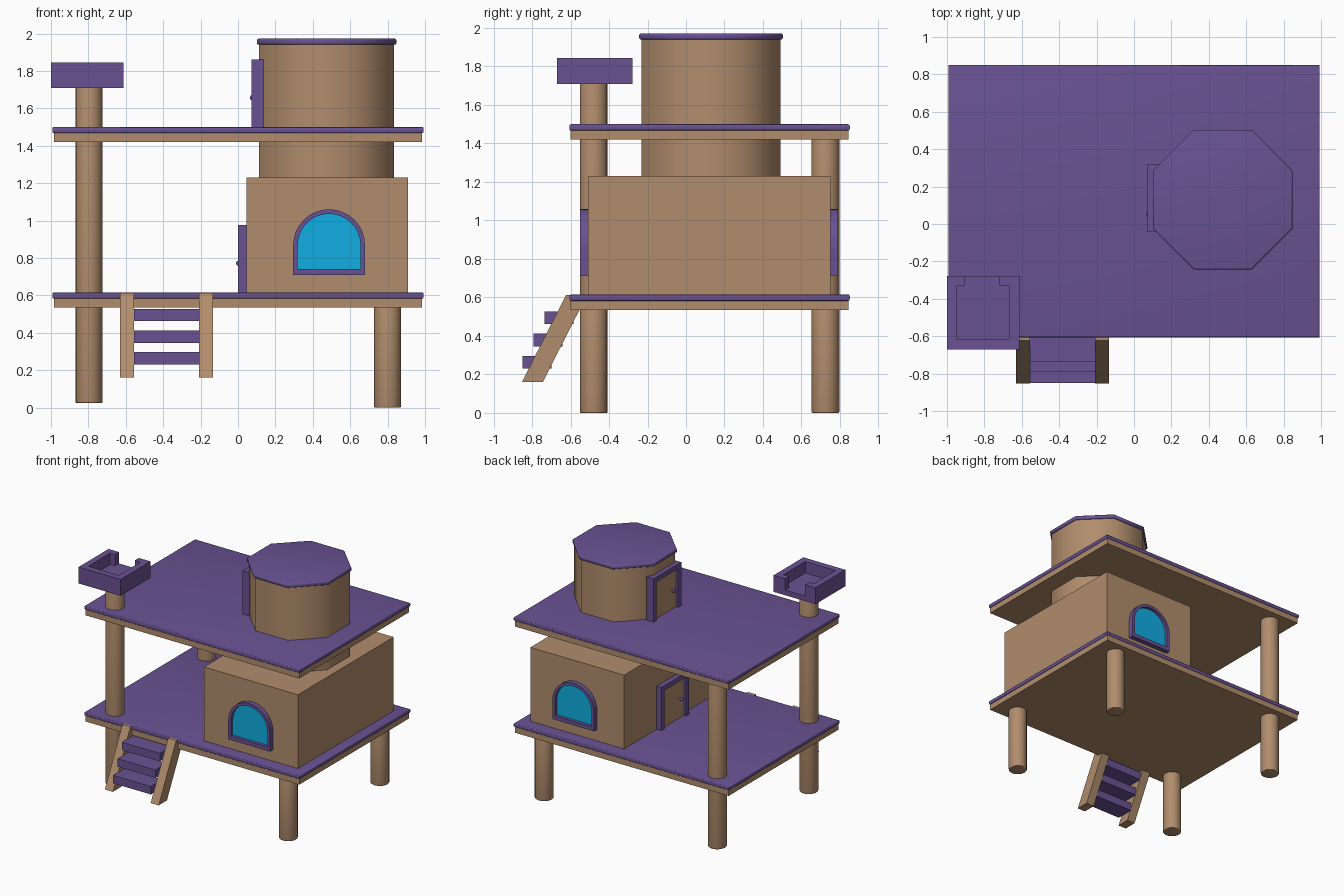
import bpy, bmesh, math
from mathutils import Vector

if "Cube" in bpy.data.objects:
    bpy.data.objects.remove(bpy.data.objects["Cube"])


def material(name, color):
    m = bpy.data.materials.new(name)
    m.diffuse_color = (*color, 1)
    m.use_nodes = True
    m.node_tree.nodes["Principled BSDF"].inputs["Base Color"].default_value = m.diffuse_color
    return m


WOOD = material("wood", (0.44, 0.265, 0.15))
PURPLE = material("purple", (0.14, 0.085, 0.29))
GLASS = material("glass", (0.005, 0.42, 0.75))


def finish(name, bm, mat, bevel=0, smooth=None):
    bmesh.ops.recalc_face_normals(bm, faces=bm.faces)
    if bevel:
        edges = [e for e in bm.edges
                 if abs(e.verts[0].co.z - e.verts[1].co.z) < 1e-5]
        bmesh.ops.bevel(bm, geom=edges, offset=bevel, segments=3,
                        profile=0.5, affect='EDGES')
    me = bpy.data.meshes.new(name)
    bm.to_mesh(me)
    bm.free()
    me.materials.append(mat)
    ob = bpy.data.objects.new(name, me)
    bpy.context.collection.objects.link(ob)
    if smooth:
        bpy.ops.object.select_all(action='DESELECT')
        ob.select_set(True)
        bpy.context.view_layer.objects.active = ob
        bpy.ops.object.shade_smooth_by_angle(angle=math.radians(smooth))
    return ob


def prism(name, pts, axis, a, b, mat, **kw):
    """Extrude a 2D outline along an axis; outline uses the other two axes in order."""
    bm = bmesh.new()
    i = 'xyz'.index(axis)
    vs = []
    for p in pts:
        co = list(p)
        co.insert(i, a)
        vs.append(bm.verts.new(co))
    face = bm.faces.new(vs)
    out = bmesh.ops.extrude_face_region(bm, geom=[face])['geom']
    step = Vector((0, 0, 0))
    step[i] = b - a
    bmesh.ops.translate(bm, vec=step, verts=[v for v in out if isinstance(v, bmesh.types.BMVert)])
    return finish(name, bm, mat, **kw)


def box(name, x, y, z, mat, **kw):
    pts = [(x[0], y[0]), (x[1], y[0]), (x[1], y[1]), (x[0], y[1])]
    return prism(name, pts, 'z', *z, mat, **kw)


def ngon(cx, cy, r, n, start=0.0):
    return [(cx + r * math.cos(start + 2 * math.pi * i / n),
             cy + r * math.sin(start + 2 * math.pi * i / n)) for i in range(n)]


def arch(cx, r, bottom, spring, n=16):
    return [(cx - r, bottom), (cx + r, bottom)] + [
        (cx + r * math.cos(math.pi * i / n), spring + r * math.sin(math.pi * i / n))
        for i in range(n + 1)]


def ring(name, outer, inner, a, b, mat):
    """Solid frame between two matching outlines in xz, from y=a to y=b."""
    bm = bmesh.new()
    loops = [[bm.verts.new((p[0], y, p[1])) for p in pts]
             for pts, y in ((outer, a), (inner, a), (inner, b), (outer, b))]
    n = len(outer)
    for k in range(4):
        p, q = loops[k], loops[(k + 1) % 4]
        for i in range(n):
            j = (i + 1) % n
            bm.faces.new((p[i], p[j], q[j], q[i]))
    return finish(name, bm, mat)


# Two decks: wooden slab with a rounded purple floor
for name, z in (("lower", 0.535), ("upper", 1.42)):
    box(name + "_deck_base", (-0.985, 0.985), (-0.6, 0.845), (z, z + 0.055), WOOD)
    box(name + "_deck_floor", (-0.993, 0.993), (-0.606, 0.851), (z + 0.047, z + 0.08),
        PURPLE, bevel=0.009, smooth=40)

# Support posts
for name, x, y, z0, z1 in (("front_left", -0.797, -0.48, 0.025, 1.715),
                           ("front_right", 0.8, -0.48, 0.0, 0.54),
                           ("back_left", -0.797, 0.725, 0.025, 1.425),
                           ("back_right", 0.8, 0.725, 0.0, 0.54)):
    prism(name + "_post", ngon(x, y, 0.072, 20), 'z', z0, z1, WOOD,
          bevel=0.006, smooth=40)

# Lower cabin
box("cabin", (0.045, 0.91), (-0.51, 0.75), (0.61, 1.23), WOOD)

# Arched windows on the front and back walls
for name, wall, s in (("front", -0.51, -1), ("back", 0.75, 1)):
    ring(name + "_window_frame", arch(0.487, 0.192, 0.71, 0.868),
         arch(0.487, 0.168, 0.742, 0.868), wall - s * 0.005, wall + s * 0.04, PURPLE)
    prism(name + "_window_glass", arch(0.487, 0.172, 0.738, 0.868), 'y',
          wall - s * 0.005, wall + s * 0.015, GLASS)

# Octagonal tower and its cap
CX, CY, K = 0.474, 0.13, math.cos(math.pi / 8)
prism("tower", ngon(CX, CY, 0.361 / K, 8, math.pi / 8), 'z', 1.225, 1.95, WOOD, smooth=60)
prism("tower_cap", ngon(CX, CY, 0.373 / K, 8, math.pi / 8), 'z', 1.94, 1.972, PURPLE,
      bevel=0.009, smooth=60)

# Doors facing left: U-shaped frame, recessed panel, knob
for name, x0, x1, z in (("cabin", 0.0, 0.05, 0.612), ("tower", 0.073, 0.14, 1.497)):
    y0, y1, h, t = -0.042, 0.322, 0.364, 0.04
    frame = [(y0, z), (y0 + t, z), (y0 + t, z + h - t), (y1 - t, z + h - t),
             (y1 - t, z), (y1, z), (y1, z + h), (y0, z + h)]
    prism(name + "_door_frame", frame, 'x', x0, x1, PURPLE)
    box(name + "_door", (x0 + 0.02, x1), (y0 + t, y1 - t), (z, z + h - t), WOOD)
    bm = bmesh.new()
    bmesh.ops.create_uvsphere(bm, u_segments=12, v_segments=8, radius=0.014)
    bmesh.ops.translate(bm, verts=bm.verts, vec=(x0 + 0.004, 0.052, z + 0.16))
    finish(name + "_door_knob", bm, PURPLE, smooth=60)
    prism(name + "_knob_stem", ngon(0.052, z + 0.16, 0.006, 8), 'x', x0 + 0.004,
          x0 + 0.025, PURPLE)

# Lookout tray on the tall post, with an opening in the back wall
box("lookout_floor", (-1.0, -0.613), (-0.67, -0.277), (1.708, 1.75), PURPLE)
wall = [(-0.905, -0.277), (-1.0, -0.277), (-1.0, -0.67), (-0.613, -0.67),
        (-0.613, -0.277), (-0.72, -0.277), (-0.72, -0.33), (-0.668, -0.33),
        (-0.668, -0.617), (-0.947, -0.617), (-0.947, -0.33), (-0.905, -0.33)]
prism("lookout_wall", wall, 'z', 1.75, 1.845, PURPLE)

# Stairs: two slanted stringers and three treads
side = [(-0.853, 0.16), (-0.744, 0.16), (-0.514, 0.613), (-0.623, 0.613)]
for name, x in (("left", -0.63), ("right", -0.208)):
    prism(name + "_stringer", side, 'x', x, x + 0.074, WOOD)
for i in range(3):
    y, z = -0.85 + 0.058 * i, 0.23 + 0.116 * i
    box(f"stair_tread_{i + 1}", (-0.557, -0.207), (y, y + 0.15), (z, z + 0.066), PURPLE)
